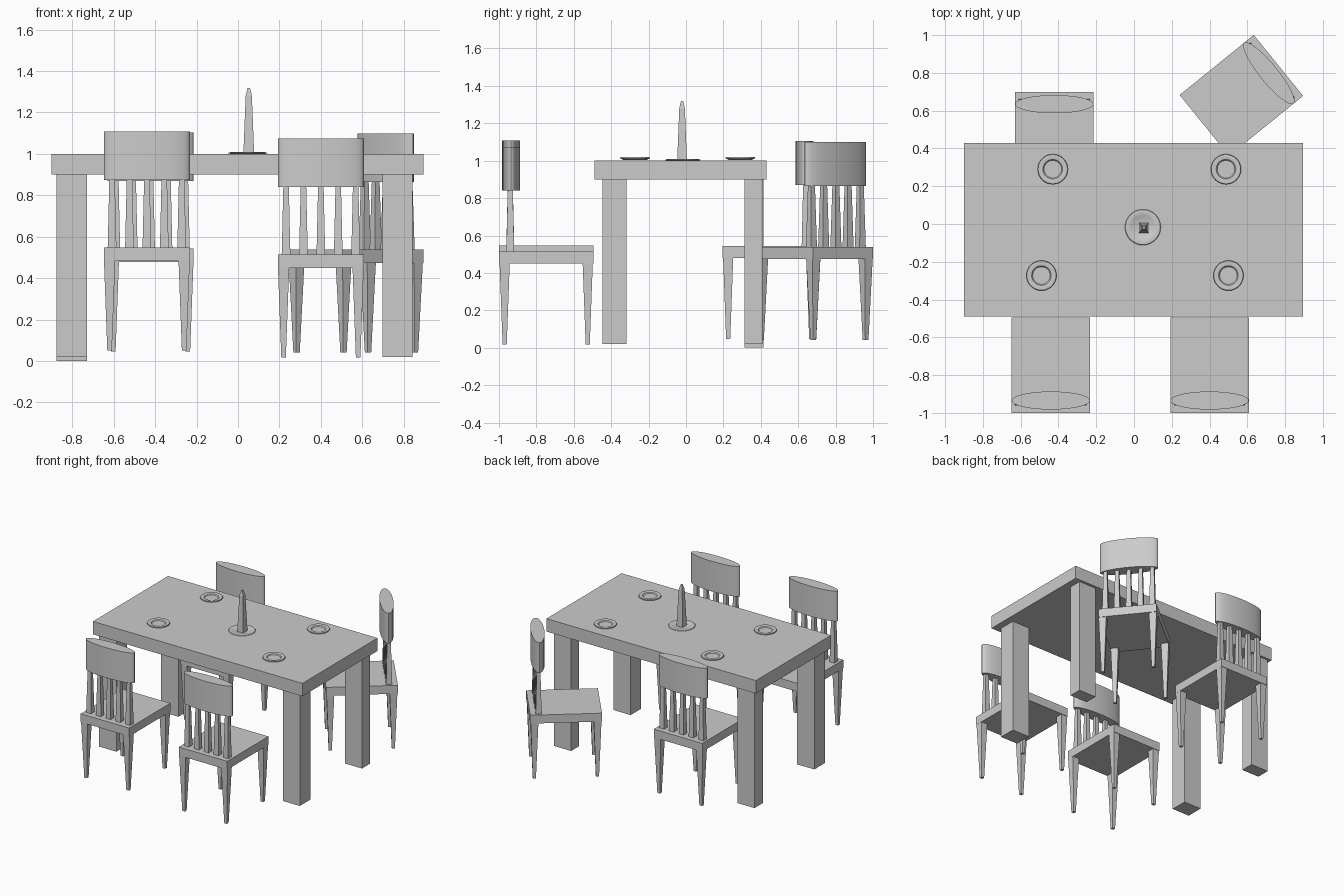
import bpy, bmesh, math
from mathutils import Matrix, Vector

if "Cube" in bpy.data.objects:
    bpy.data.objects.remove(bpy.data.objects["Cube"])


def finish(name, bm, mat=None, smooth=False):
    if mat is not None:
        bm.transform(mat)
    bmesh.ops.recalc_face_normals(bm, faces=bm.faces)
    me = bpy.data.meshes.new(name)
    bm.to_mesh(me)
    bm.free()
    ob = bpy.data.objects.new(name, me)
    bpy.context.collection.objects.link(ob)
    if smooth:
        bpy.context.view_layer.objects.active = ob
        ob.select_set(True)
        bpy.ops.object.shade_smooth_by_angle(angle=math.radians(35))
        ob.select_set(False)
    return ob


def box(name, x0, x1, y0, y1, z0, z1, mat=None):
    bm = bmesh.new()
    bmesh.ops.create_cube(bm, size=1)
    for v in bm.verts:
        v.co = Vector((x1 if v.co.x > 0 else x0, y1 if v.co.y > 0 else y0, z1 if v.co.z > 0 else z0))
    return finish(name, bm, mat)


def stack(name, rings, sides, centre=(0, 0), mat=None, phase=0.0, smooth=False):
    """Loft of rings (rx, ry, z), capped at both ends."""
    bm = bmesh.new()
    loops = []
    for rx, ry, z in rings:
        loops.append([bm.verts.new((centre[0] + rx * math.cos(phase + 2 * math.pi * i / sides),
                                    centre[1] + ry * math.sin(phase + 2 * math.pi * i / sides), z))
                      for i in range(sides)])
    for a, b in zip(loops, loops[1:]):
        for i in range(sides):
            j = (i + 1) % sides
            bm.faces.new((a[i], a[j], b[j], b[i]))
    bm.faces.new(loops[0])
    bm.faces.new(loops[-1])
    return finish(name, bm, mat, smooth)


def square_stack(name, rings, centre, mat=None):
    """Square tapered post from (half width, z) rings."""
    q = math.sqrt(2)
    return stack(name, [(h * q, h * q, z) for h, z in rings], 4, centre, mat, math.pi / 4)


def chair(label, x, y, z, turn):
    # Local chair: backrest towards +y, feet on z = 0
    m = Matrix.Translation((x, y, z)) @ Matrix.Rotation(math.radians(turn), 4, 'Z')
    box(label + "_seat", -0.2075, 0.2075, -0.2525, 0.2525, 0.432, 0.497, m)
    for sx in (-1, 1):
        for sy in (-1, 1):
            square_stack(label + "_leg", [(0.011, 0), (0.027, 0.432)], (sx * 0.18, sy * 0.222), m)
    # Spindles
    for i in range(5):
        square_stack(label + "_spindle", [(0.021, 0.495), (0.013, 0.84)], ((i - 2) * 0.084, 0.192), m)
    # Elliptical backrest
    stack(label + "_backrest", [(0.2075, 0.048, 0.823), (0.2075, 0.048, 1.057)], 40,
          (0, 0.187), m, smooth=True)


# Table
box("table_top", -0.90, 0.895, -0.49, 0.43, 0.90, 1.0)
box("front_left_table_leg", -0.877, -0.73, -0.447, -0.318, 0.02, 0.90)
box("front_right_table_leg", 0.697, 0.843, -0.447, -0.318, 0.02, 0.90)
box("back_left_table_leg", -0.877, -0.73, 0.313, 0.414, 0.0, 0.90)
box("back_right_table_leg", 0.697, 0.843, 0.313, 0.41, 0.02, 0.90)

# Chairs
chair("front_left_chair", -0.44, -0.7475, 0.05, 180)
chair("front_right_chair", 0.40, -0.7475, 0.017, 180)
chair("back_left_chair", -0.422, 0.4475, 0.047, 0)
chair("back_right_chair", 0.5685, 0.6805, 0.042, -51)


def plate(name, x, y, r, z, h):
    # Shallow dish: foot, rim, recessed centre
    prof = [(0.8, 0), (1.0, 0.5), (0.97, 0.9), (0.88, 1.0), (0.65, 0.75), (0.58, 0.35)]
    stack(name, [(r * k, r * k, z + h * t) for k, t in prof], 32, (x, y), smooth=True)


for px, py in ((-0.43, 0.29), (0.487, 0.29), (-0.49, -0.273), (0.50, -0.273)):
    plate("plate", px, py, 0.08, 1.005, 0.016)

# Centrepiece: dish with tapered candle
plate("candle_dish", 0.047, -0.017, 0.095, 0.998, 0.01)
square_stack("candle", [(0.026, 1.0), (0.015, 1.28), (0.006, 1.318)], (0.052, -0.021))
